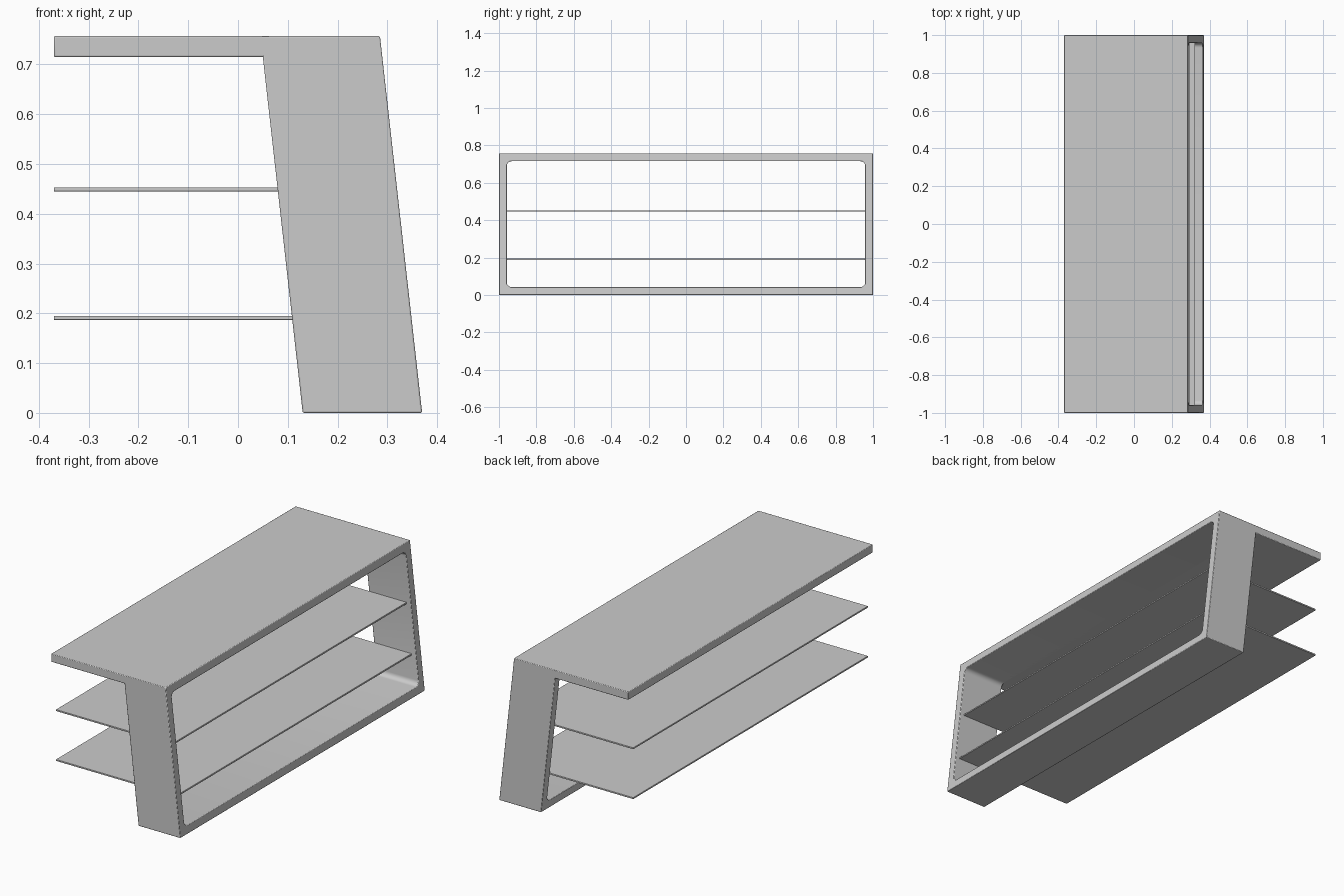
import bpy
import bmesh
from math import sin, cos, pi, radians

HEIGHT = 0.757
SLOPE = -0.112      # sideways lean per unit of height
BOARD = 0.042       # thickness of the frame boards
LEFT = -0.37        # free edge of the top and the shelves
INNER, OUTER = 0.13, 0.37   # frame depth at the floor

cube = bpy.data.objects.get("Cube")
if cube:
    bpy.data.objects.remove(cube, do_unlink=True)

grey = bpy.data.materials.new("plain grey")
grey.use_nodes = True
grey.diffuse_color = (0.6, 0.6, 0.6, 1)
grey.node_tree.nodes["Principled BSDF"].inputs["Base Color"].default_value = (0.6, 0.6, 0.6, 1)


def lean(x, z):
    return x + SLOPE * z


def finish(name, bm, bevel):
    bmesh.ops.recalc_face_normals(bm, faces=bm.faces)
    mesh = bpy.data.meshes.new(name)
    bm.to_mesh(mesh)
    bm.free()
    mesh.materials.append(grey)
    obj = bpy.data.objects.new(name, mesh)
    bpy.context.collection.objects.link(obj)
    mod = obj.modifiers.new("soft edges", 'BEVEL')
    mod.width = bevel
    mod.segments = 2
    mod.limit_method = 'ANGLE'
    mod.angle_limit = radians(40)
    bpy.ops.object.select_all(action='DESELECT')
    obj.select_set(True)
    bpy.context.view_layer.objects.active = obj
    bpy.ops.object.shade_smooth_by_angle(angle=radians(40))
    return obj


def board(name, z0, z1, right, half_width, bevel):
    """Flat board whose right-hand end follows the lean of the frame."""
    bm = bmesh.new()
    profile = [(LEFT, z0), (lean(right, z0), z0), (lean(right, z1), z1), (LEFT, z1)]
    face = bm.faces.new([bm.verts.new((x, -half_width, z)) for x, z in profile])
    new = bmesh.ops.extrude_face_region(bm, geom=[face])["geom"]
    moved = [v for v in new if isinstance(v, bmesh.types.BMVert)]
    bmesh.ops.translate(bm, verts=moved, vec=(0, 2 * half_width, 0))
    return finish(name, bm, bevel)


def leaning_frame(radius=0.025, steps=5):
    """Leaning rectangular ring with a rounded opening."""
    bm = bmesh.new()
    rings = []
    for x in (INNER, OUTER):
        corners, arcs = [], []
        for i, (sy, sz) in enumerate([(1, 1), (-1, 1), (-1, -1), (1, -1)]):
            z = HEIGHT if sz > 0 else 0
            corners.append(bm.verts.new((lean(x, z), sy, z)))
            cy = sy * (1 - BOARD - radius)
            cz = z - sz * (BOARD + radius)
            arc = []
            for k in range(steps + 1):
                a = (i + k / steps) * pi / 2
                pz = cz + radius * sin(a)
                arc.append(bm.verts.new((lean(x, pz), cy + radius * cos(a), pz)))
            arcs.append(arc)
        # End face: a fan at each corner and a strip along each board
        for i in range(4):
            j = (i + 1) % 4
            for a, b in zip(arcs[i], arcs[i][1:]):
                bm.faces.new((corners[i], a, b))
            bm.faces.new((corners[i], arcs[i][-1], arcs[j][0], corners[j]))
        rings.append((corners, sum(arcs, [])))
    # Outer walls and the lining of the opening
    for near, far in zip(*rings):
        for i in range(len(near)):
            j = (i + 1) % len(near)
            bm.faces.new((near[i], near[j], far[j], far[i]))
    return finish("frame", bm, 0.003)


leaning_frame()

# Overhanging top, let slightly into the frame
board("top_overhang", HEIGHT - BOARD, HEIGHT, INNER + 0.02, 1, 0.003)

# Thin shelves, set back a little from the frame's outer face
for label, z in (("lower_shelf", 0.187), ("upper_shelf", 0.445)):
    board(label, z, z + 0.008, OUTER - 0.025, 1 - BOARD + 0.002, 0.001)
